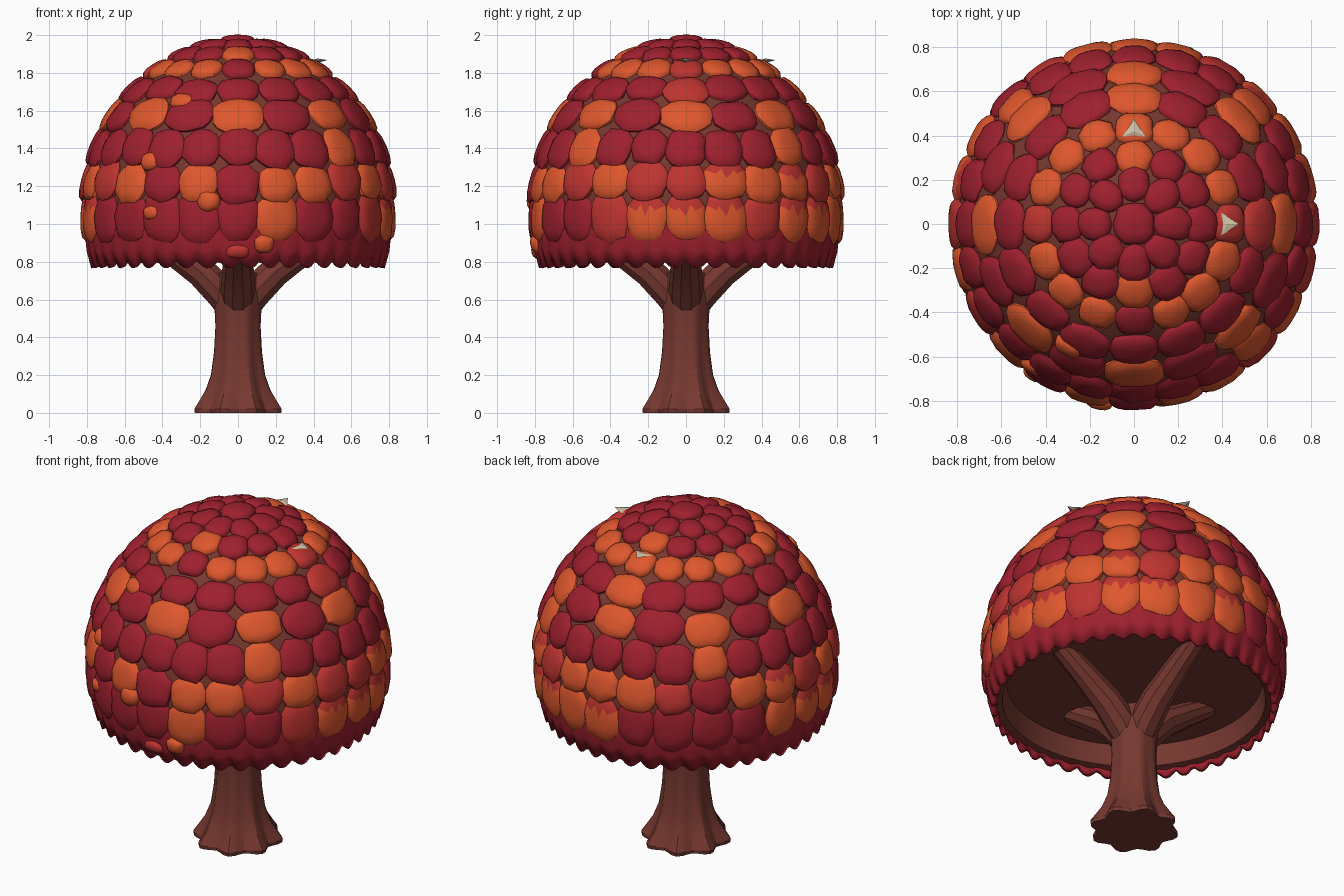
import bpy, bmesh, math, random
from mathutils import Vector

random.seed(4)
if bpy.data.objects.get("Cube"):
    bpy.data.objects.remove(bpy.data.objects["Cube"], do_unlink=True)


def material(name, srgb):
    lin = [((c / 255 + 0.055) / 1.055) ** 2.4 for c in srgb] + [1]
    m = bpy.data.materials.new(name)
    m.use_nodes = True
    m.diffuse_color = lin
    m.node_tree.nodes["Principled BSDF"].inputs["Base Color"].default_value = lin
    return m


CRIMSON = material("crimson_leaf", (158, 32, 46))
RED = material("warm_red_leaf", (190, 52, 48))
ORANGE = material("orange_leaf", (222, 87, 45))
BARK = material("bark_brown", (118, 56, 48))
CREAM = material("cream", (212, 196, 168))

TAU = math.tau
CENTRE, RAD, TALL = 1.12, 0.805, 0.85     # dome under the leaves


def dome_radius(z):
    power = 0.55 if z > CENTRE else 0.5
    return RAD * max(0, 1 - ((z - CENTRE) / TALL) ** 2) ** power


def finish(bm, name, mats, angle=40):
    bmesh.ops.recalc_face_normals(bm, faces=bm.faces)
    mesh = bpy.data.meshes.new(name)
    bm.to_mesh(mesh)
    bm.free()
    for m in mats:
        mesh.materials.append(m)
    obj = bpy.data.objects.new(name, mesh)
    bpy.context.collection.objects.link(obj)
    bpy.ops.object.select_all(action="DESELECT")
    obj.select_set(True)
    bpy.context.view_layer.objects.active = obj
    bpy.ops.object.shade_smooth_by_angle(angle=math.radians(angle))
    return obj


def bridge(bm, rings):
    n = len(rings[0])
    for a, b in zip(rings, rings[1:]):
        for i in range(n):
            j = (i + 1) % n
            bm.faces.new((a[i], a[j], b[j], b[i]))


def loft(name, rings, mats, caps=True, angle=40):
    bm = bmesh.new()
    loops = [[bm.verts.new(p) for p in ring] for ring in rings]
    bridge(bm, loops)
    if caps:
        bm.faces.new(loops[0])
        bm.faces.new(loops[-1])
    return finish(bm, name, mats, angle)


def circle(r, z, n=64):
    return [(r * math.cos(TAU * i / n), r * math.sin(TAU * i / n), z) for i in range(n)]


# One domed, slightly ragged leaf pad lying on the dome
def leaf(bm, azimuth, z, half_w, half_h, kind, tilt, raised=0):
    r = dome_radius(z)
    c, s = math.cos(azimuth), math.sin(azimuth)
    n = Vector((c * r / RAD ** 2, s * r / RAD ** 2, (z - CENTRE) / TALL ** 2)).normalized()
    t = Vector((-s, c, 0))
    u = n.cross(t)
    n, u = n * math.cos(tilt) + u * math.sin(tilt), u * math.cos(tilt) - n * math.sin(tilt)
    p = Vector((r * c, r * s, z)) + n * raised
    sides = 16
    wobble = [random.uniform(0.93, 1.07) for _ in range(sides)]
    rings = []
    for size, lift in ((1, -0.035), (1, 0.002), (0.85, 0.02), (0.5, 0.03)):
        ring = []
        for i in range(sides):
            a = TAU * i / sides
            x = math.copysign(abs(math.cos(a)) ** 0.88, math.cos(a)) * half_w
            y = math.copysign(abs(math.sin(a)) ** 0.88, math.sin(a)) * half_h
            ring.append(bm.verts.new(p + (t * x + u * y) * size * wobble[i] + n * lift))
        rings.append(ring)
    start = len(bm.faces)
    bridge(bm, rings)
    tip = bm.verts.new(p + n * 0.033)
    for i in range(sides):
        bm.faces.new((rings[-1][i], rings[-1][(i + 1) % sides], tip))
    bm.faces.ensure_lookup_table()
    for f in bm.faces[start:]:
        # mixed pads are warm red above and orange below
        high = (f.calc_center_median() - p).dot(u) > half_h * 0.28
        f.material_index = {"c": 0, "m": 1, "o": 2, "x": 1 if high else 2}[kind]


# Rows of leaf pads: height, half height, tilt, colours once round from +x
rows = [
    (1.04, 0.135, 0.13, "xxmxxoxccccoxxcccccoccmx"),
    (1.225, 0.108, 0.13, "mxoxmooomcoxmomococoomom"),
    (1.405, 0.11, 0.08, "cccocc" * 2 + "cccccccccocc"),
    (1.57, 0.1, 0.05, "ococ" * 4),
    (1.71, 0.093, 0.05, "mcccoccccccccccc"),
    (1.82, 0.085, 0.05, "mooooooomooocooo"),
    (1.895, 0.08, 0.03, "cccocccccocc"),
    (1.942, 0.085, 0.02, "c" * 8),
    (CENTRE + TALL, 0.095, 0.0, "c"),
]
for k, (z, half_h, tilt, colours) in enumerate(rows):
    bm = bmesh.new()
    count = len(colours)
    half_w = min(math.pi * dome_radius(z) / count * 1.06, 0.13) if count > 1 else half_h
    for i, kind in enumerate(colours):
        grow = random.uniform(0.94, 1.07)
        dz = random.uniform(-0.012, 0.012) if 0 < k < 5 else 0
        leaf(bm, TAU * i / count, z + dz, half_w * grow, half_h * grow, kind, tilt)
    finish(bm, f"leaf_row_{k + 1}", [CRIMSON, RED, ORANGE])

# Small loose leaves lying over the front of the rows
bm = bmesh.new()
for degrees, z, w, h, kind, raised in ((280, 0.90, 0.055, 0.05, "o", 0.025),
                                       (270, 0.86, 0.07, 0.04, "m", 0.02),
                                       (259, 1.12, 0.06, 0.055, "o", 0.018),
                                       (236, 1.06, 0.05, 0.04, "o", 0.012),
                                       (234, 1.33, 0.055, 0.05, "o", 0.012),
                                       (242, 1.64, 0.07, 0.05, "o", 0.01)):
    leaf(bm, math.radians(degrees), z, w, h, kind, 0.0, raised)
finish(bm, "loose_leaves", [CRIMSON, RED, ORANGE])

# Scalloped skirt hanging under the lowest row
N, TEETH = 264, 44
skirt = []
for f, r in ((0, 0.80), (0.35, 0.812), (0.7, 0.80), (1, 0.775)):
    ring = []
    for i in range(N):
        a = TAU * i / N
        scallop = abs(math.sin(a * TEETH / 2 + 0.3 * math.sin(5 * a)))
        low = 0.805 - 0.04 * scallop
        rr = r + 0.004 * f * scallop
        ring.append((rr * math.cos(a), rr * math.sin(a), 1.06 + (low - 1.06) * f))
    skirt.append(ring)
obj = loft("leaf_skirt", skirt, [CRIMSON], caps=False)
mod = obj.modifiers.new("thickness", "SOLIDIFY")
mod.thickness = 0.03

# Hollow brown crown behind the leaves, with a ceiling above the branches
profile = [(0.70, 0.94), (0.72, 0.82), (0.765, 0.81)]
profile += [(dome_radius(z) + 0.002, z) for z in
            [0.85 + (1.965 - 0.85) * math.sin(math.pi / 2 * i / 16) for i in range(17)]]
loft("crown_shell", [circle(r, z) for r, z in profile], [BARK])

# Trunk with flared root lobes
trunk = []
for z, r, lobe in ((0, 0.225, 0.10), (0.02, 0.228, 0.10), (0.06, 0.205, 0.09), (0.12, 0.172, 0.07),
                   (0.2, 0.145, 0.05), (0.32, 0.129, 0.04), (0.46, 0.122, 0.03),
                   (0.56, 0.127, 0.02), (0.64, 0.135, 0.01), (0.74, 0.115, 0)):
    ring = []
    for i in range(48):
        a = TAU * i / 48
        rr = r * (1 - lobe * math.cos(8 * a))
        ring.append((rr * math.cos(a), rr * math.sin(a), z))
    trunk.append(ring)
loft("trunk", trunk, [BARK], angle=25)

# Four branches spreading to the ceiling
path = [(0.02, 0.52, 0.07), (0.10, 0.65, 0.092), (0.20, 0.75, 0.085),
        (0.36, 0.86, 0.07), (0.52, 0.965, 0.06)]
for k in range(4):
    out = Vector((round(math.cos(TAU * k / 4)), round(math.sin(TAU * k / 4)), 0))
    side = Vector((-out.y, out.x, 0))
    up = Vector((0, 0, 0.8)) - out * 0.6
    rings = [[out * x + Vector((0, 0, z)) + side * r * math.cos(TAU * i / 10)
              + up * r * math.sin(TAU * i / 10) for i in range(10)] for x, z, r in path]
    loft(f"branch_{k + 1}", rings, [BARK], angle=25)

# Two small cream slivers poking from the crown
for name, out in (("left_sliver", Vector((1, 0, 0))), ("back_sliver", Vector((0, 1, 0)))):
    side = Vector((-out.y, out.x, 0))
    bm = bmesh.new()
    pts = [out * 0.395 + side * 0.052, out * 0.395 - side * 0.052, out * 0.475]
    base = [bm.verts.new(p + Vector((0, 0, 1.868))) for p in pts]
    peak = bm.verts.new(out * 0.42 + Vector((0, 0, 1.876)))
    keel = bm.verts.new(out * 0.41 + Vector((0, 0, 1.85)))
    for i in range(3):
        bm.faces.new((base[i], base[(i + 1) % 3], peak))
        bm.faces.new((base[(i + 1) % 3], base[i], keel))
    finish(bm, name, [CREAM], 10)
